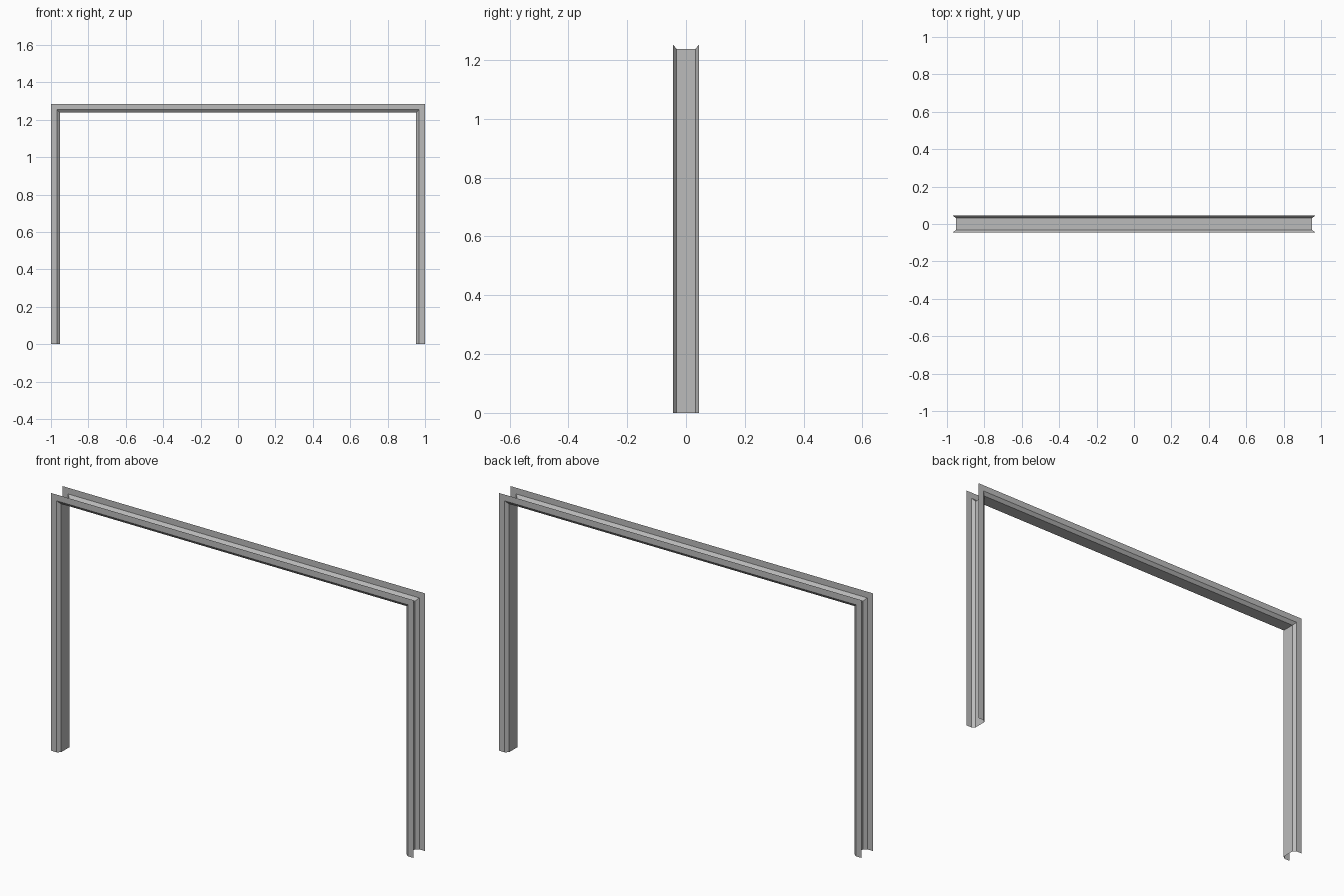
import bpy
import bmesh

cube = bpy.data.objects.get("Cube")
if cube:
    bpy.data.objects.remove(cube, do_unlink=True)

HALF_WIDTH = 1.0
HEIGHT = 1.285

# Folded sheet section: (inset from the outer edge, y), open to the outside
SECTION = [(0, -0.045), (0.031, -0.045), (0.047, -0.032),
           (0.047, 0.032), (0.031, 0.045), (0, 0.045)]

steel = bpy.data.materials.new("grey_steel")
steel.use_nodes = True
grey = (0.5, 0.5, 0.5, 1)
steel.diffuse_color = grey
steel.node_tree.nodes["Principled BSDF"].inputs["Base Color"].default_value = grey


def folded_member(name, start, end):
    """Sweep the section between two end functions of (inset, y)."""
    bm = bmesh.new()
    a = [bm.verts.new(start(i, y)) for i, y in SECTION]
    b = [bm.verts.new(end(i, y)) for i, y in SECTION]
    for k in range(len(SECTION) - 1):
        bm.faces.new((a[k], a[k + 1], b[k + 1], b[k]))
    bm.normal_update()
    # Keep the front flange facing forward
    bm.faces.ensure_lookup_table()
    if bm.faces[0].normal.y > 0:
        bmesh.ops.reverse_faces(bm, faces=bm.faces[:])
    mesh = bpy.data.meshes.new(name)
    bm.to_mesh(mesh)
    bm.free()
    mesh.materials.append(steel)
    obj = bpy.data.objects.new(name, mesh)
    bpy.context.collection.objects.link(obj)
    return obj


def foot(side):
    return lambda i, y: (side * (HALF_WIDTH - i), y, 0)


def mitre(side):
    return lambda i, y: (side * (HALF_WIDTH - i), y, HEIGHT - i)


# Two uprights and the top member, mitred at the corners
folded_member("left_jamb", foot(1), mitre(1))
folded_member("right_jamb", foot(-1), mitre(-1))
folded_member("head", mitre(-1), mitre(1))
